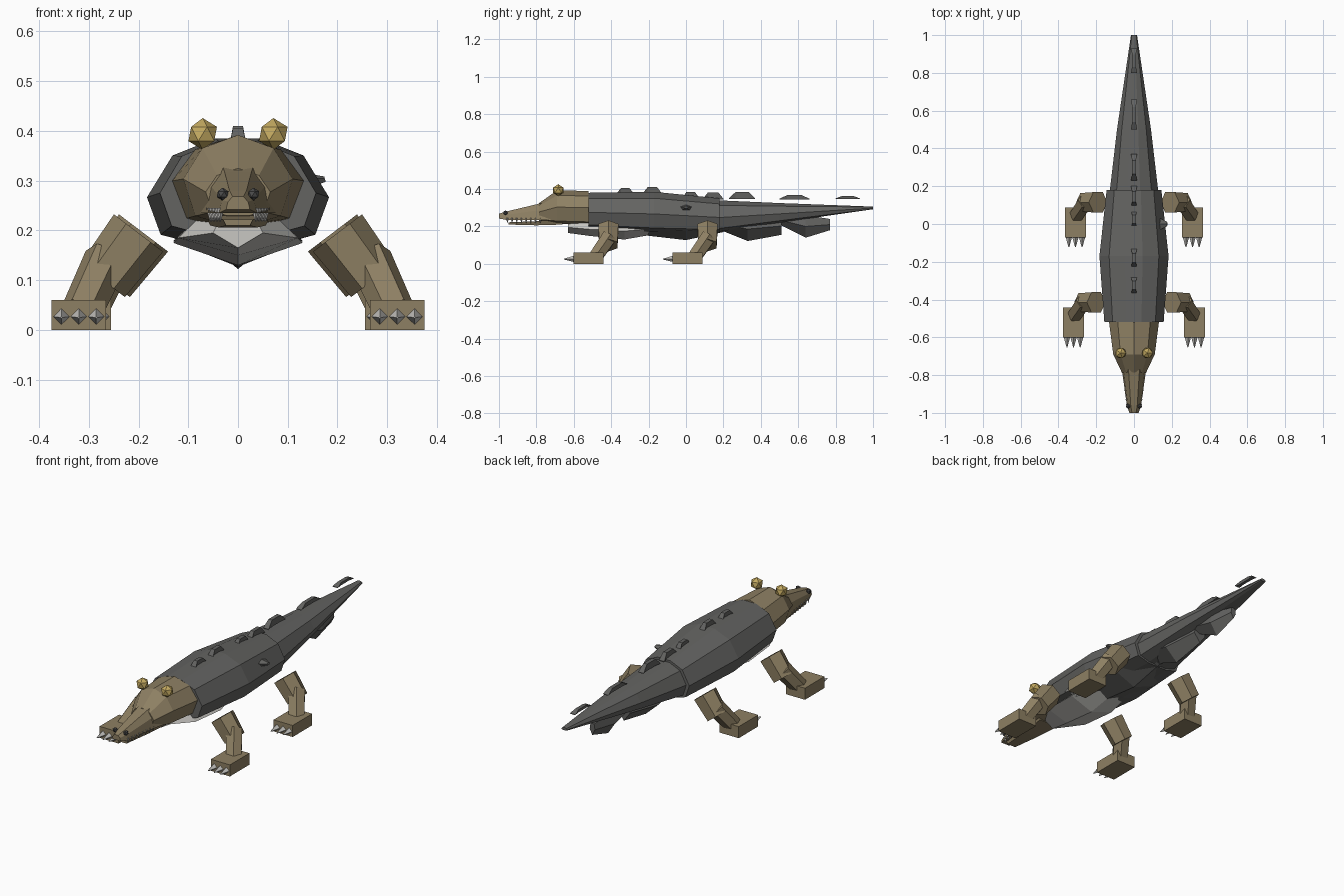
import bpy, bmesh
from mathutils import Vector, Matrix

cube = bpy.data.objects.get("Cube")
if cube:
    bpy.data.objects.remove(cube, do_unlink=True)


def material(name, rgb):
    m = bpy.data.materials.new(name)
    m.use_nodes = True
    m.diffuse_color = (*rgb, 1)
    m.node_tree.nodes["Principled BSDF"].inputs["Base Color"].default_value = (*rgb, 1)
    return m


HIDE = material("dark_grey_hide", (0.125, 0.125, 0.12))
OLIVE = material("olive_skin", (0.27, 0.215, 0.125))
PALE = material("pale_bone", (0.58, 0.57, 0.54))
GOLD = material("gold_eye", (0.55, 0.4, 0.12))
NOSE = material("nostril_grey", (0.07, 0.07, 0.07))


def finish(name, bm, mat):
    bmesh.ops.recalc_face_normals(bm, faces=bm.faces)
    me = bpy.data.meshes.new(name)
    bm.to_mesh(me)
    bm.free()
    me.materials.append(mat)
    ob = bpy.data.objects.new(name, me)
    bpy.context.collection.objects.link(ob)
    return ob


# Half cross-sections: (width fraction, height fraction) from top to bottom
ROUND = [(0.25, 1), (0.72, 0.84), (1, 0.45), (0.85, 0.1), (0.4, 0)]
PEAK = [(0, 1), (0.65, 0.85), (1, 0.5), (0.78, 0.08), (0.35, 0)]
SNOUT = [(0.45, 1), (0.85, 0.6), (1, 0), ]
KEEL = [(0.7, 1), (1, 0.5), (0, 0)]
BOX = [(1, 1), (0.8, 0)]


def loft(name, stations, half, mat):
    """Skin a mirrored cross-section through stations (y, half width, bottom, top)."""
    bm = bmesh.new()
    rings = []
    for y, w, zb, zt in stations:
        pts = [(fx * w, y, zb + fz * (zt - zb)) for fx, fz in half]
        pts += [(-x, yy, z) for x, yy, z in reversed(pts) if x > 0]
        rings.append([bm.verts.new(p) for p in pts])
    n = len(rings[0])
    for a, b in zip(rings, rings[1:]):
        for i in range(n):
            j = (i + 1) % n
            bm.faces.new((a[i], a[j], b[j], b[i]))
    bm.faces.new(rings[0])
    bm.faces.new(rings[-1])
    return finish(name, bm, mat)


def limb(bm, a, b, r1, r2, sides):
    """Tapered prism from point a to point b."""
    a, b = Vector(a), Vector(b)
    d = b - a
    mat = Matrix.Translation((a + b) / 2) @ d.to_track_quat('Z', 'Y').to_matrix().to_4x4()
    bmesh.ops.create_cone(bm, cap_ends=True, segments=sides, radius1=r1,
                          radius2=r2, depth=d.length, matrix=mat)


def box(bm, centre, size):
    bmesh.ops.create_cube(bm, size=1, matrix=Matrix.Translation(centre)
                          @ Matrix.Diagonal((*size, 1)))


# Trunk and tail
loft("trunk", [(-0.52, 0.157, 0.19, 0.38), (-0.17, 0.183, 0.17, 0.385),
               (0.18, 0.145, 0.165, 0.35)], ROUND, HIDE)
loft("tail", [(0.16, 0.13, 0.17, 0.34), (0.5, 0.09, 0.22, 0.325),
              (1.0, 0.016, 0.292, 0.306)], ROUND, HIDE)
loft("lower_trunk", [(-0.33, 0.08, 0.165, 0.23), (0, 0.13, 0.127, 0.23),
                     (0.2, 0.09, 0.17, 0.23)], KEEL, HIDE)
loft("belly", [(-0.63, 0.05, 0.165, 0.225), (-0.52, 0.12, 0.15, 0.22),
               (-0.33, 0.13, 0.13, 0.22), (-0.1, 0.09, 0.17, 0.22)], KEEL, PALE)

# Keels hanging under the tail
loft("tail_keel_front", [(0.16, 0.07, 0.19, 0.25), (0.33, 0.07, 0.122, 0.25),
                         (0.51, 0.035, 0.155, 0.25)], KEEL, HIDE)
loft("tail_keel_rear", [(0.48, 0.04, 0.22, 0.26), (0.64, 0.04, 0.14, 0.26),
                        (0.77, 0.015, 0.18, 0.24)], KEEL, HIDE)

# Ridge plates along the back
plates = [(-0.37, -0.28, 0.375, 0.405), (-0.23, -0.13, 0.375, 0.41),
          (-0.02, 0.07, 0.35, 0.385), (0.09, 0.2, 0.345, 0.382),
          (0.23, 0.37, 0.348, 0.384), (0.5, 0.66, 0.345, 0.367),
          (0.8, 0.93, 0.347, 0.362)]
for i, (y0, y1, zb, zt) in enumerate(plates):
    s = (y1 - y0) / 4
    loft(f"ridge_plate_{i + 1}", [(y0, 0.016, zb, zb + 0.003), (y0 + s, 0.01, zb, zt),
                                  (y1 - s, 0.01, zb, zt), (y1, 0.016, zb, zb + 0.003)],
         BOX, HIDE)

# Small scale on the left flank
bm = bmesh.new()
limb(bm, (0.14, 0, 0.3), (0.175, 0, 0.305), 0.032, 0.012, 5)
bmesh.ops.scale(bm, vec=(1, 1, 0.5), verts=bm.verts,
                space=Matrix.Translation((0, 0, -0.3)))
finish("flank_scale", bm, HIDE)

# Head, snout and jaw
loft("head", [(-0.52, 0.132, 0.21, 0.39), (-0.69, 0.11, 0.215, 0.392),
              (-0.785, 0.065, 0.23, 0.325)], PEAK, OLIVE)
loft("snout", [(-0.7, 0.08, 0.235, 0.345), (-0.8, 0.06, 0.235, 0.318),
               (-0.96, 0.038, 0.235, 0.28), (-1.0, 0.024, 0.242, 0.268)], SNOUT, OLIVE)
loft("lower_jaw", [(-0.66, 0.07, 0.21, 0.24), (-0.8, 0.048, 0.206, 0.228),
                   (-0.95, 0.03, 0.21, 0.222)], BOX, OLIVE)

for side, tag in ((1, "left"), (-1, "right")):
    # Eyes and nostrils
    for name, pos, r, mat in (("eye", (0.071, -0.683, 0.394), 0.032, GOLD),
                              ("nostril", (0.031, -0.965, 0.273), 0.013, NOSE)):
        bm = bmesh.new()
        bmesh.ops.create_icosphere(bm, subdivisions=1, radius=r,
                                   matrix=Matrix.Translation((pos[0] * side, *pos[1:])))
        finish(f"{tag}_{name}", bm, mat)

    # Teeth
    bm = bmesh.new()
    for i in range(8):
        x, y = side * (0.056 - 0.003 * i), -0.78 - 0.025 * i
        limb(bm, (x, y, 0.245), (x, y, 0.216), 0.008, 0, 4)
    finish(f"{tag}_teeth", bm, PALE)

    # Legs: splayed thigh, shin, block foot and three claws
    for place, dx, dy in (("front", 0, 0), ("back", -0.01, 0.53)):
        def at(x, y, z):
            return (side * (x + dx), y + dy, z)

        bm = bmesh.new()
        limb(bm, at(0.2, -0.415, 0.195), at(0.272, -0.415, 0.1), 0.062, 0.056, 6)
        limb(bm, at(0.264, -0.41, 0.145), at(0.315, -0.485, 0.035), 0.045, 0.042, 6)
        box(bm, at(0.32, -0.522, 0.03), (0.11, 0.16, 0.06))
        finish(f"{tag}_{place}_leg", bm, OLIVE)

        bm = bmesh.new()
        for k in (-1, 0, 1):
            x = 0.32 + 0.035 * k
            limb(bm, at(x, -0.595, 0.027), at(x, -0.653, 0.025), 0.018, 0.002, 4)
        finish(f"{tag}_{place}_claws", bm, PALE)
